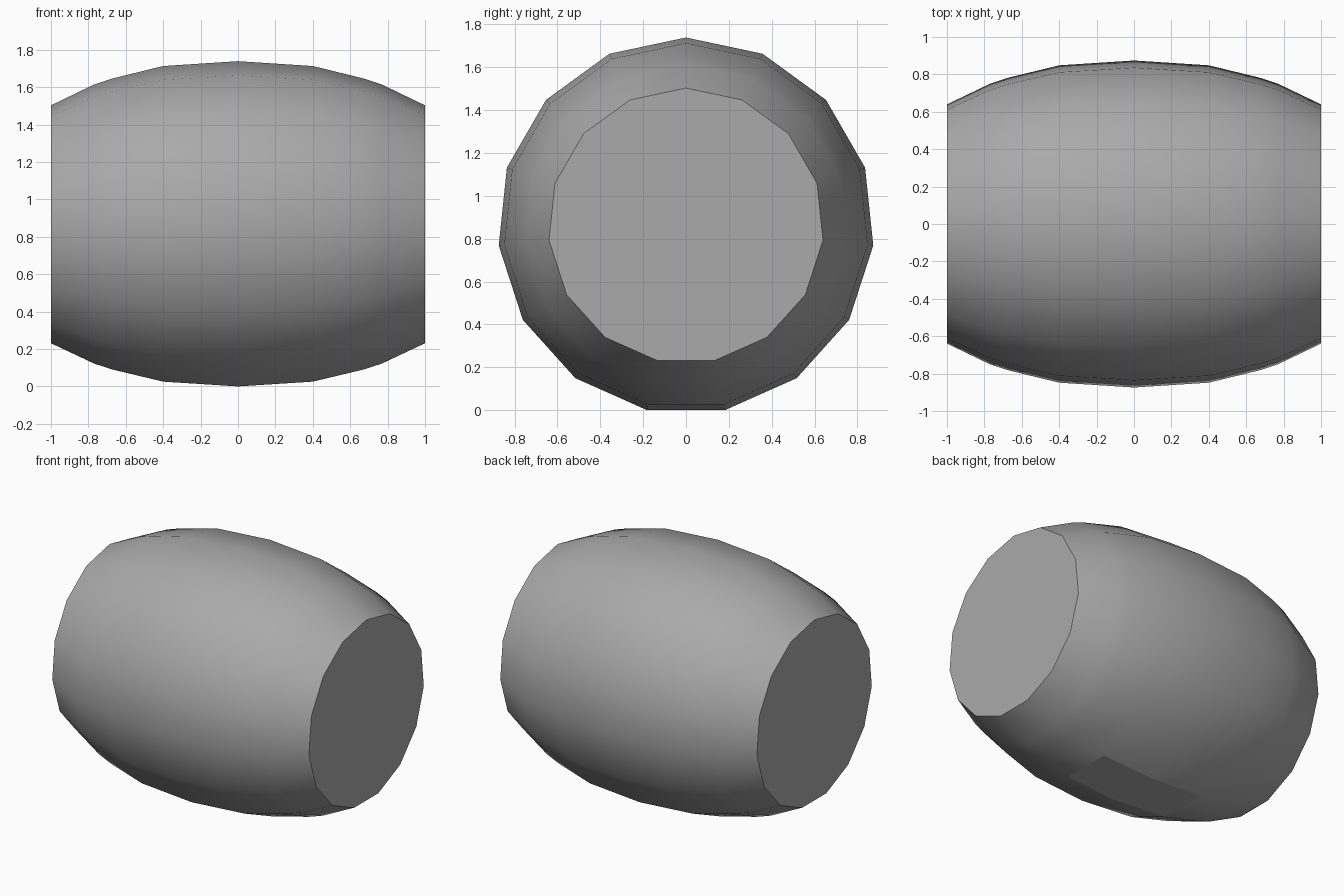
import bpy
import bmesh
import math

cube = bpy.data.objects.get("Cube")
if cube:
    bpy.data.objects.remove(cube, do_unlink=True)

SIDES = 15
AXIS_HEIGHT = 0.86
half_profile = [(0.4, 0.853), (0.67, 0.787), (0.77, 0.754), (1.0, 0.643)]
profile = [(-x, r) for x, r in reversed(half_profile)] + [(0, 0.879)] + half_profile

# Single grey colour
grey = bpy.data.materials.new("grey")
grey.use_nodes = True
grey.diffuse_color = (0.4, 0.4, 0.4, 1)
grey.node_tree.nodes["Principled BSDF"].inputs["Base Color"].default_value = (0.4, 0.4, 0.4, 1)

# Bulging barrel body lying along x
bm = bmesh.new()
rings = []
for x, r in profile:
    angles = [math.tau * i / SIDES for i in range(SIDES)]
    rings.append([bm.verts.new((x, r * math.sin(a), AXIS_HEIGHT + r * math.cos(a)))
                  for a in angles])

for a, b in zip(rings, rings[1:]):
    for i in range(SIDES):
        j = (i + 1) % SIDES
        face = bm.faces.new((a[i], a[j], b[j], b[i]))
        # The two middle faces underneath form a flat resting spot
        resting = i == SIDES // 2 and abs(face.calc_center_median().x) < 0.3
        face.smooth = not resting

# Flat end caps
bm.faces.new(rings[0])
bm.faces.new(rings[-1])
bmesh.ops.recalc_face_normals(bm, faces=bm.faces)

mesh = bpy.data.meshes.new("barrel")
bm.to_mesh(mesh)
bm.free()
mesh.materials.append(grey)
barrel = bpy.data.objects.new("barrel", mesh)
bpy.context.collection.objects.link(barrel)
